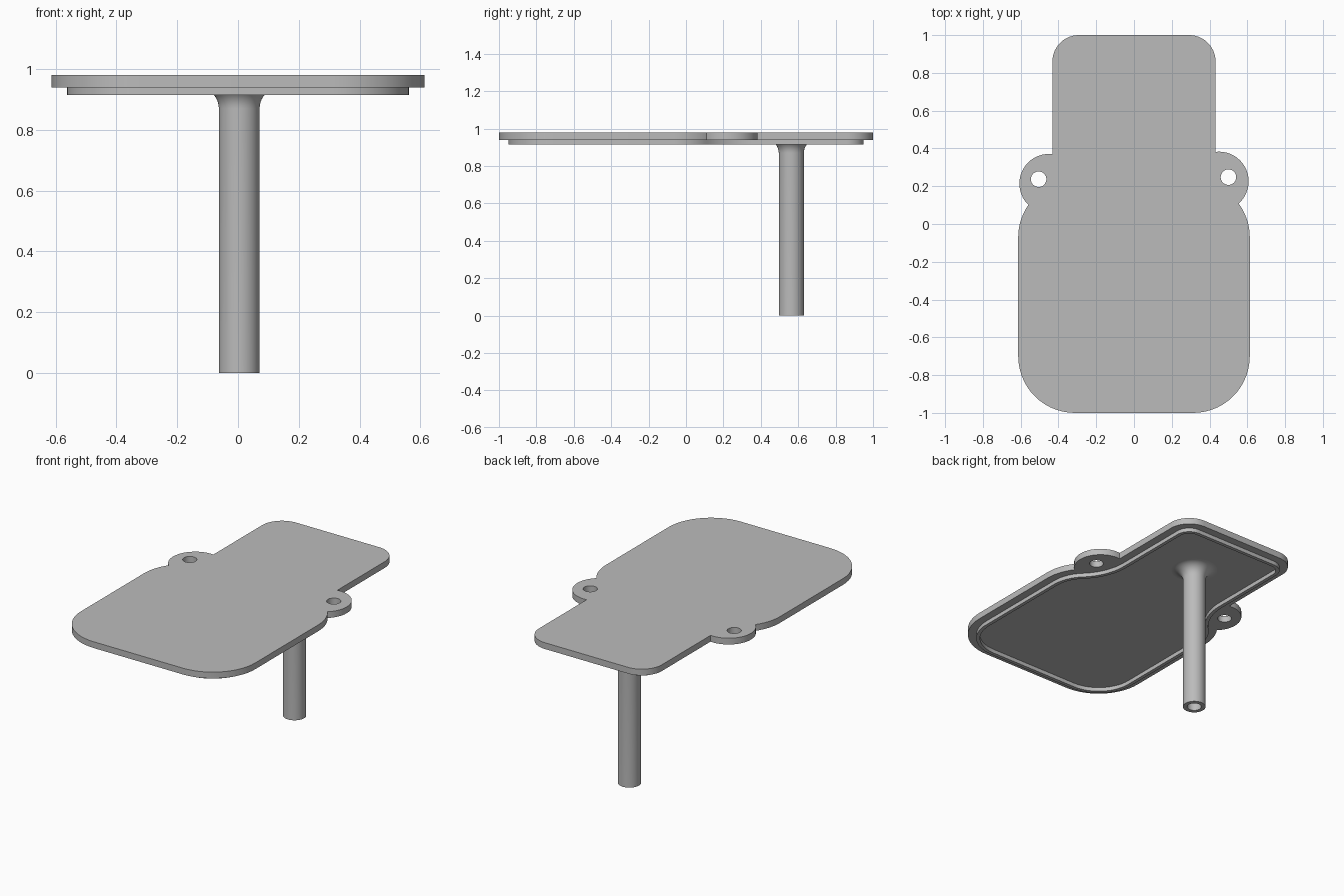
import bpy
import bmesh
from math import sin, cos, acos, radians, pi

if "Cube" in bpy.data.objects:
    bpy.data.objects.remove(bpy.data.objects["Cube"])

grey = bpy.data.materials.new("matte grey")
grey.use_nodes = True
COLOUR = (0.5, 0.5, 0.5, 1)
grey.diffuse_color = COLOUR
grey.node_tree.nodes["Principled BSDF"].inputs["Base Color"].default_value = COLOUR

TOP, UNDERSIDE, LIP_BOTTOM = 0.98, 0.94, 0.915


def arc(cx, cy, r, start, end, steps=14):
    """Points on an arc, angles in radians."""
    angles = [start + (end - start) * i / steps for i in range(steps + 1)]
    return [(cx + r * cos(a), cy + r * sin(a)) for a in angles]


def outline(inset=0.0):
    """Wide body flowing by an S-curve into a narrower neck, optionally inset."""
    wide, neck, big, small, shoulder_y = 0.613, 0.432, 0.3, 0.14, -0.07
    cx = wide - big
    bend = acos(1 - (wide - neck) / (2 * big))
    half = arc(cx, big - 1, big - inset, -pi / 2, 0)
    half += arc(cx, shoulder_y, big - inset, 0, bend)
    half += arc(neck + big, shoulder_y + 2 * big * sin(bend), big + inset, pi + bend, pi)[1:]
    half += arc(neck - small, 1 - small, small - inset, 0, pi / 2)
    return half + [(-x, y) for x, y in reversed(half)]


def finish(name, bm):
    bmesh.ops.recalc_face_normals(bm, faces=bm.faces)
    mesh = bpy.data.meshes.new(name)
    bm.to_mesh(mesh)
    bm.free()
    obj = bpy.data.objects.new(name, mesh)
    bpy.context.collection.objects.link(obj)
    mesh.materials.append(grey)
    return obj


def prism(name, points, bottom, top):
    bm = bmesh.new()
    face = bm.faces.new([bm.verts.new((x, y, bottom)) for x, y in points])
    new = bmesh.ops.extrude_face_region(bm, geom=[face])["geom"]
    verts = [v for v in new if isinstance(v, bmesh.types.BMVert)]
    bmesh.ops.translate(bm, verts=verts, vec=(0, 0, top - bottom))
    return finish(name, bm)


def loft(name, rings, closed=False):
    """Skin a list of matching point rings, each given as (points, z)."""
    bm = bmesh.new()
    loops = [[bm.verts.new((x, y, z)) for x, y in points] for points, z in rings]
    pairs = list(zip(loops, loops[1:]))
    if closed:
        pairs.append((loops[-1], loops[0]))
    for a, b in pairs:
        for i in range(len(a)):
            j = (i + 1) % len(a)
            bm.faces.new((a[i], a[j], b[j], b[i]))
    return finish(name, bm)


def combine(target, other, operation):
    mod = target.modifiers.new(operation.lower(), "BOOLEAN")
    mod.operation, mod.solver, mod.object = operation, "EXACT", other
    bpy.context.view_layer.objects.active = target
    bpy.ops.object.modifier_apply(modifier=mod.name)
    bpy.data.objects.remove(other)


def circle(cx, cy, r, count=48):
    return arc(cx, cy, r, 0, 2 * pi, count)[:-1]


# Flat plate with a drilled lug on each side
plate = prism("plate", outline(), UNDERSIDE, TOP)
lugs = [((0.45, 0.226), (0.5, 0.248)), ((-0.45, 0.214), (-0.505, 0.237))]
for centre, hole in lugs:
    combine(plate, prism("lug", circle(*centre, 0.157), UNDERSIDE, TOP), "UNION")
    cutter = prism("hole_cutter", circle(*hole, 0.041), UNDERSIDE - 0.1, TOP + 0.1)
    combine(plate, cutter, "DIFFERENCE")

# Thin raised rib following the outline on the underside
outer, inner = outline(0.05), outline(0.072)
rib = loft("underside_rib", [(outer, UNDERSIDE), (outer, LIP_BOTTOM),
                             (inner, LIP_BOTTOM), (inner, UNDERSIDE)], closed=True)

# Hollow stem flaring into the plate
STEM_X, STEM_Y, STEM_R, BORE_R, FLARE = 0.004, 0.563, 0.067, 0.042, 0.07
profile = [(BORE_R, UNDERSIDE), (BORE_R, 0), (STEM_R, 0)]
profile += [(x, z) for x, z in arc(STEM_R + FLARE, UNDERSIDE - FLARE, FLARE, pi, pi / 2, 10)]
stem = loft("stem", [(circle(STEM_X, STEM_Y, r), z) for r, z in profile])

# Smooth curved walls, keep the hard rims
for obj in (plate, rib, stem):
    bpy.ops.object.select_all(action="DESELECT")
    obj.select_set(True)
    bpy.context.view_layer.objects.active = obj
    bpy.ops.object.shade_smooth_by_angle(angle=radians(30))
